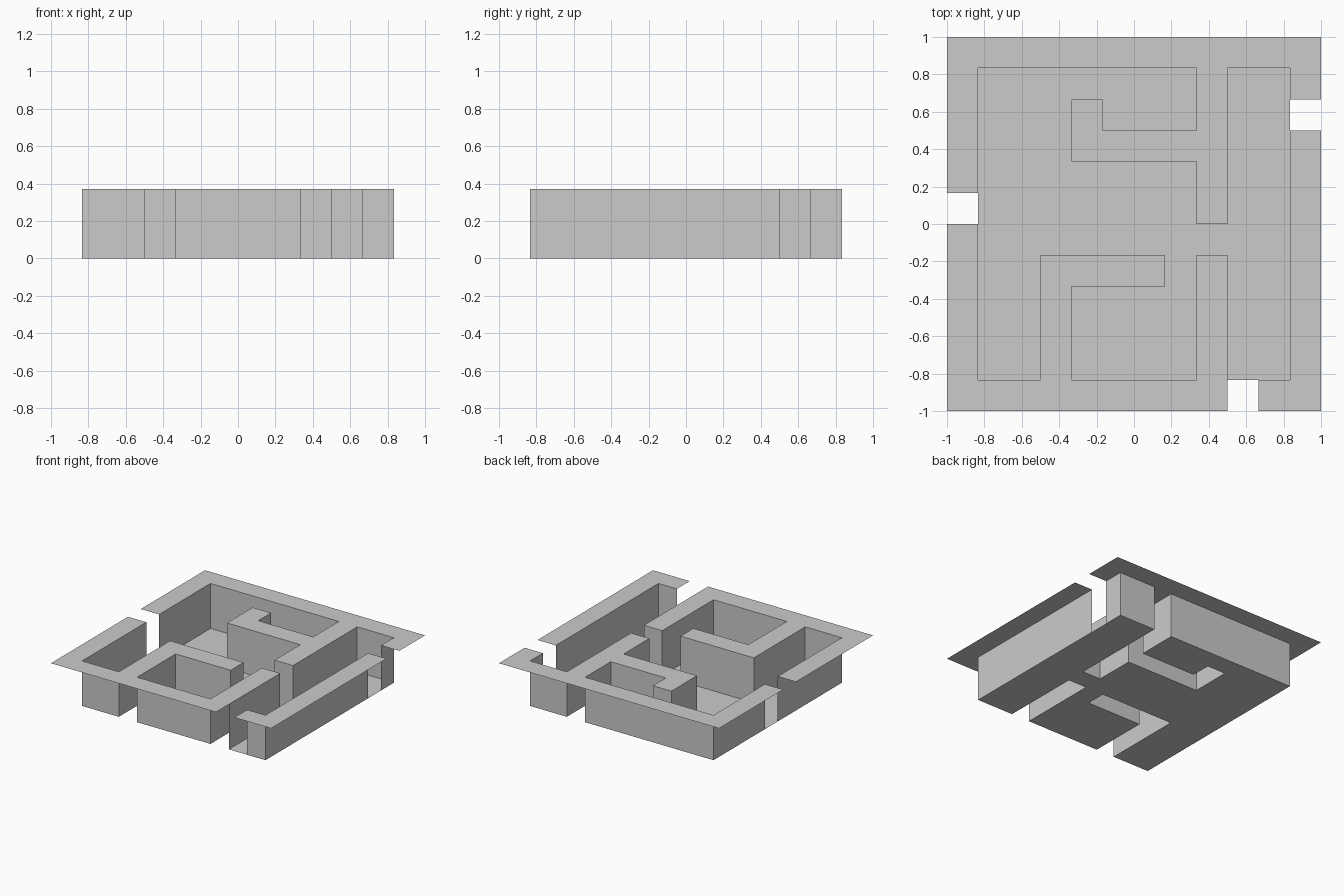
import bpy, bmesh, math

if "Cube" in bpy.data.objects:
    bpy.data.objects.remove(bpy.data.objects["Cube"])

# Maze plan, back row first: '#' wall top, '.' corridor floor, ' ' open doorway
PLAN = [
    "############",
    "#.......#..#",
    "#...#...#.. ",
    "#...#####..#",
    "#.......#..#",
    " .......#..#",
    "#..........#",
    "#..####.#..#",
    "#..#....#..#",
    "#..#....#..#",
    "#..#....#..#",
    "######### ##",
]
N = len(PLAN)
CELL = 2 / N
HEIGHT = 0.37


def cells(kind):
    return [(c, N - 1 - r) for r in range(N) for c in range(N) if PLAN[r][c] == kind]


def corners(c, r):
    x, y = c * CELL - 1, r * CELL - 1
    return [(x, y), (x + CELL, y), (x + CELL, y + CELL), (x, y + CELL)]


def make_part(name, quads):
    """Weld quads into one sheet and merge coplanar faces."""
    bm = bmesh.new()
    for quad in quads:
        bm.faces.new([bm.verts.new(p) for p in quad])
    bmesh.ops.remove_doubles(bm, verts=bm.verts[:], dist=1e-4)
    bmesh.ops.dissolve_limit(bm, angle_limit=math.radians(1),
                             verts=bm.verts[:], edges=bm.edges[:])
    mesh = bpy.data.meshes.new(name)
    bm.to_mesh(mesh)
    bm.free()
    bpy.context.collection.objects.link(bpy.data.objects.new(name, mesh))


def flat(kind, z):
    return [[(x, y, z) for x, y in corners(c, r)] for c, r in cells(kind)]


# Corridor floor and flat wall tops
make_part("maze_floor", flat(".", 0))
make_part("wall_tops", flat("#", HEIGHT))

# Upright wall faces wherever a corridor cell meets a wall cell
walls = set(cells("#"))
sides = []
for c, r in cells("."):
    k = corners(c, r)
    for i, (dc, dr) in enumerate([(0, -1), (1, 0), (0, 1), (-1, 0)]):
        if (c + dc, r + dr) in walls:
            a, b = k[i], k[(i + 1) % 4]
            sides.append([(*b, 0), (*a, 0), (*a, HEIGHT), (*b, HEIGHT)])
make_part("wall_sides", sides)
